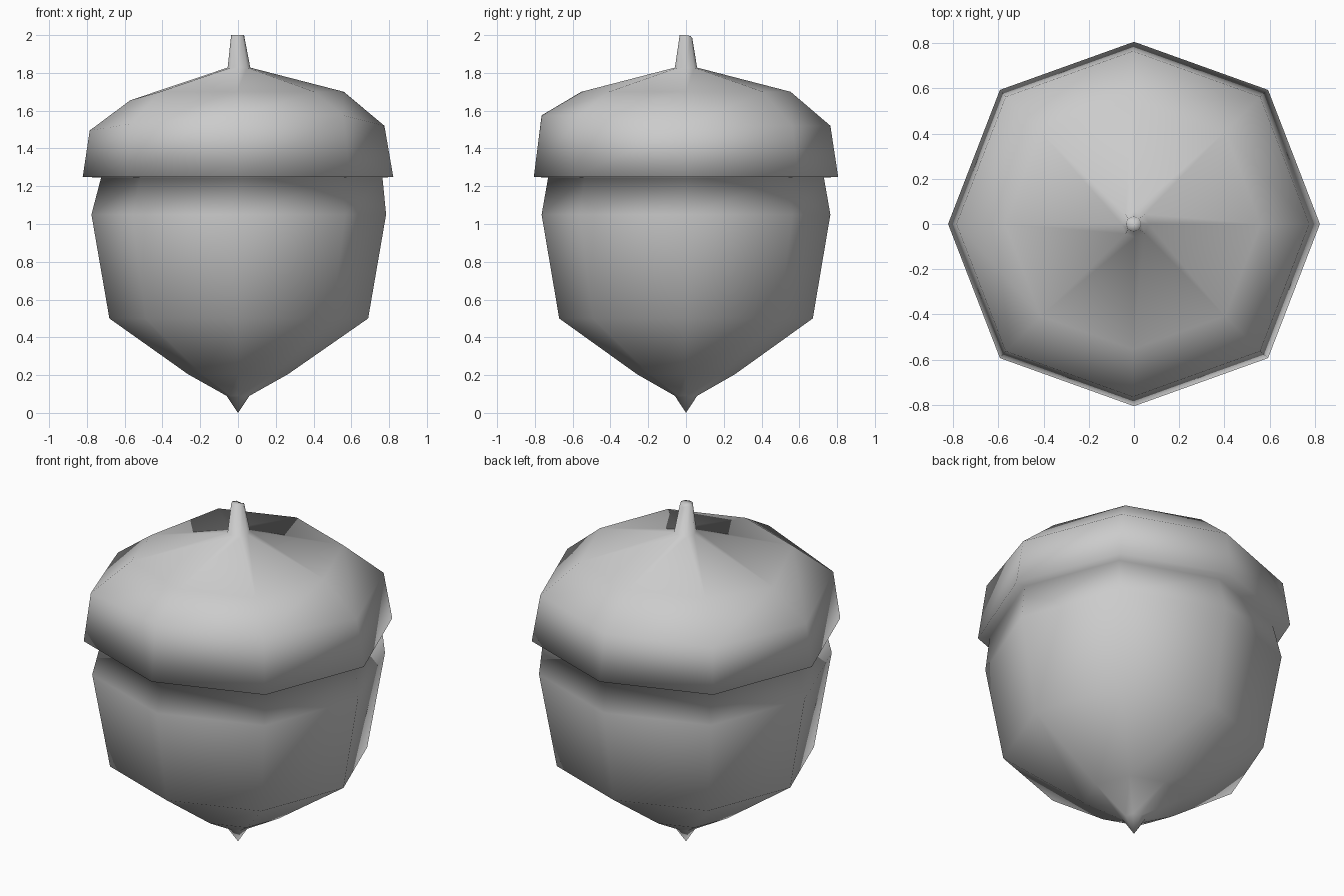
import bpy, bmesh, math
from mathutils import Vector

if "Cube" in bpy.data.objects:
    bpy.data.objects.remove(bpy.data.objects["Cube"])

SIDES = 8
# slightly squared octagon: factor per vertex, starting at +x
SHAPE = [1, 1.02, 0.98, 1.02, 1, 1.02, 0.98, 1.02]

# profile from tip to stem: radius, height, x offset
PROFILE = [
    (0.06, 0.09, 0.0), (0.265, 0.205, 0.0), (0.685, 0.50, 0.004),
    (0.78, 1.05, 0.004), (0.745, 1.245, 0.02),          # nut
    (0.822, 1.25, 0.0), (0.78, 1.53, -0.005),
    (0.565, 1.70, -0.005), (0.06, 1.828, 0.005),        # cap
    (0.034, 1.995, -0.002),                             # stem
]
# hand-made unevenness of the cap rings: height change per vertex
WOBBLE = {
    6: [-0.01, -0.01, -0.01, -0.02, -0.035, 0, 0.045, 0.045],
    7: [0, 0, 0, 0, -0.045, 0, 0, 0],
    9: [0.005, 0, -0.01, 0, 0.005, 0.005, 0.005, 0.005],
}

bm = bmesh.new()
rings = []
for i, (r, z, dx) in enumerate(PROFILE):
    ring = []
    for k in range(SIDES):
        a = math.tau * k / SIDES
        rr = r * SHAPE[k]
        dz = WOBBLE.get(i, [0] * SIDES)[k]
        ring.append(bm.verts.new((rr * math.cos(a) + dx, rr * math.sin(a), z + dz)))
    rings.append(ring)

# skin between the rings
for lo, hi in zip(rings, rings[1:]):
    for k in range(SIDES):
        n = (k + 1) % SIDES
        bm.faces.new((lo[k], lo[n], hi[n], hi[k]))

# pointed tip and stem end
tip = bm.verts.new((0, 0, 0))
end = bm.verts.new((0, 0, 2.0))
for k in range(SIDES):
    n = (k + 1) % SIDES
    bm.faces.new((tip, rings[0][n], rings[0][k]))
    bm.faces.new((end, rings[-1][k], rings[-1][n]))

bmesh.ops.recalc_face_normals(bm, faces=bm.faces)
for f in bm.faces:
    f.smooth = True
mesh = bpy.data.meshes.new("acorn")
bm.to_mesh(mesh)
bm.free()
acorn = bpy.data.objects.new("acorn", mesh)
bpy.context.collection.objects.link(acorn)
